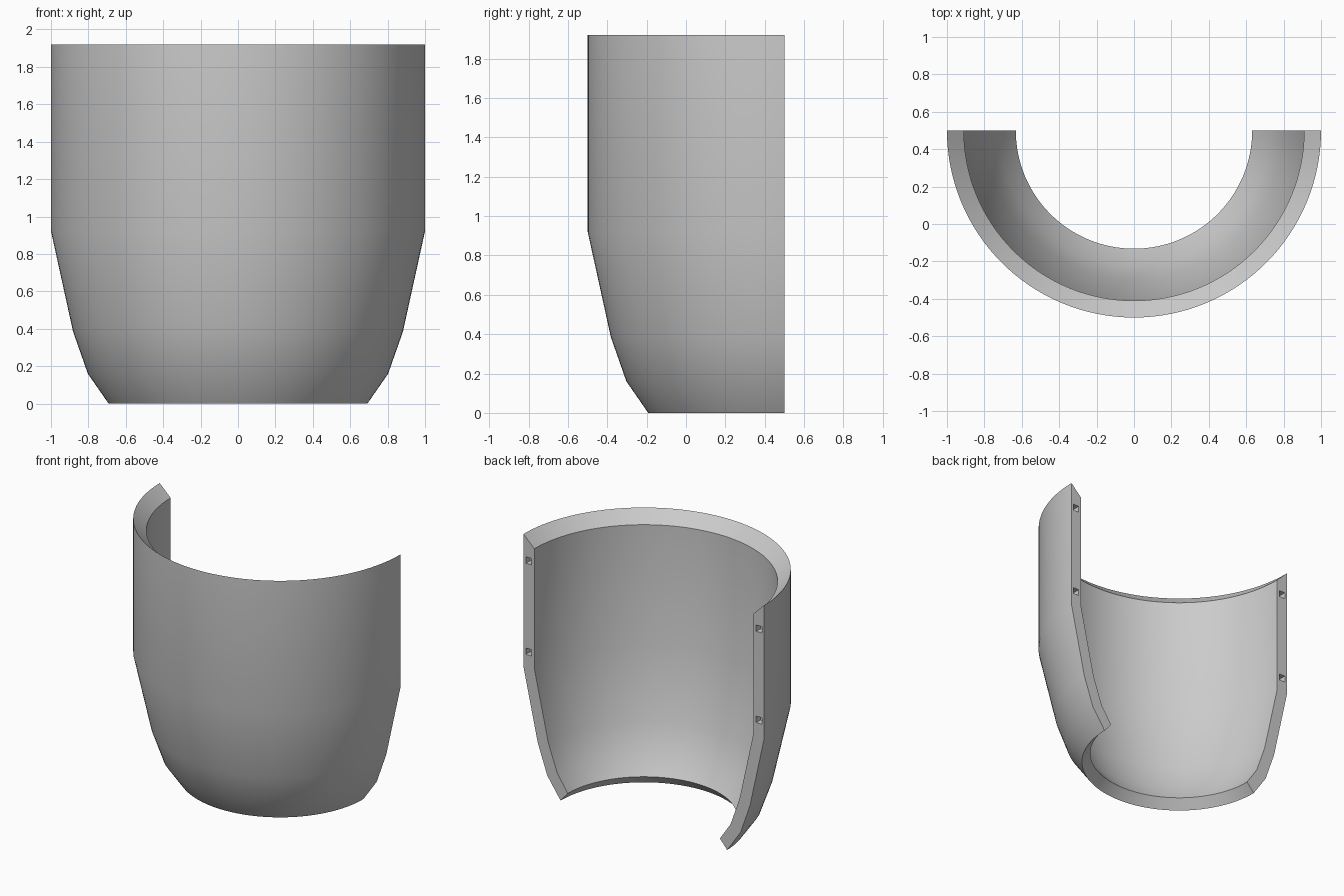
import bpy, bmesh, math
from mathutils import Matrix, Vector

cube = bpy.data.objects.get("Cube")
if cube:
    bpy.data.objects.remove(cube, do_unlink=True)

AXIS_Y = 0.5      # the half shell is turned about a vertical axis at its back
SEGMENTS = 64

grey = bpy.data.materials.new("plain grey")
grey.diffuse_color = (0.6, 0.6, 0.6, 1)
grey.use_nodes = True
grey.node_tree.nodes["Principled BSDF"].inputs["Base Color"].default_value = (0.6, 0.6, 0.6, 1)


def make_object(name, bm):
    bmesh.ops.recalc_face_normals(bm, faces=bm.faces[:])
    mesh = bpy.data.meshes.new(name)
    bm.to_mesh(mesh)
    bm.free()
    mesh.materials.append(grey)
    obj = bpy.data.objects.new(name, mesh)
    bpy.context.collection.objects.link(obj)
    return obj


# Wall section (radius, height): up the outside, down the inside, bevelled rims
section = [(0.692, 0), (0.803, 0.16), (0.882, 0.385), (1, 0.922), (1, 1.92),
           (0.91, 1.833), (0.91, 0.932), (0.794, 0.408), (0.72, 0.20), (0.632, 0.07)]

# Half shell: turn the section through 180 degrees and keep both end caps
bm = bmesh.new()
rings = []
for i in range(SEGMENTS + 1):
    a = math.pi + math.pi * i / SEGMENTS
    rings.append([bm.verts.new((r * math.cos(a), AXIS_Y + r * math.sin(a), z))
                  for r, z in section])
n = len(section)
for a, b in zip(rings, rings[1:]):
    for j in range(n):
        k = (j + 1) % n
        bm.faces.new((a[j], b[j], b[k], a[k]))
bm.faces.new(rings[0])
bm.faces.new(rings[-1])
shell = make_object("half_shell", bm)

# Square peg sockets, two in each mating face
bm = bmesh.new()
for side in (-1, 1):
    for z in (1.73, 1.045):
        bmesh.ops.create_cube(bm, size=1, matrix=Matrix.Translation(
            Vector((side * 0.957, AXIS_Y, z))) @ Matrix.Diagonal((0.048, 0.10, 0.048, 1)))
cutter = make_object("socket_cutter", bm)
cutter.hide_render = True

cut = shell.modifiers.new("sockets", "BOOLEAN")
cut.operation = "DIFFERENCE"
cut.solver = "EXACT"
cut.object = cutter

bpy.ops.object.select_all(action="DESELECT")
shell.select_set(True)
bpy.context.view_layer.objects.active = shell
bpy.ops.object.modifier_apply(modifier=cut.name)
bpy.data.objects.remove(cutter, do_unlink=True)

# Smooth wall, crisp rims and mating faces
bpy.ops.object.shade_smooth_by_angle(angle=math.radians(30))
